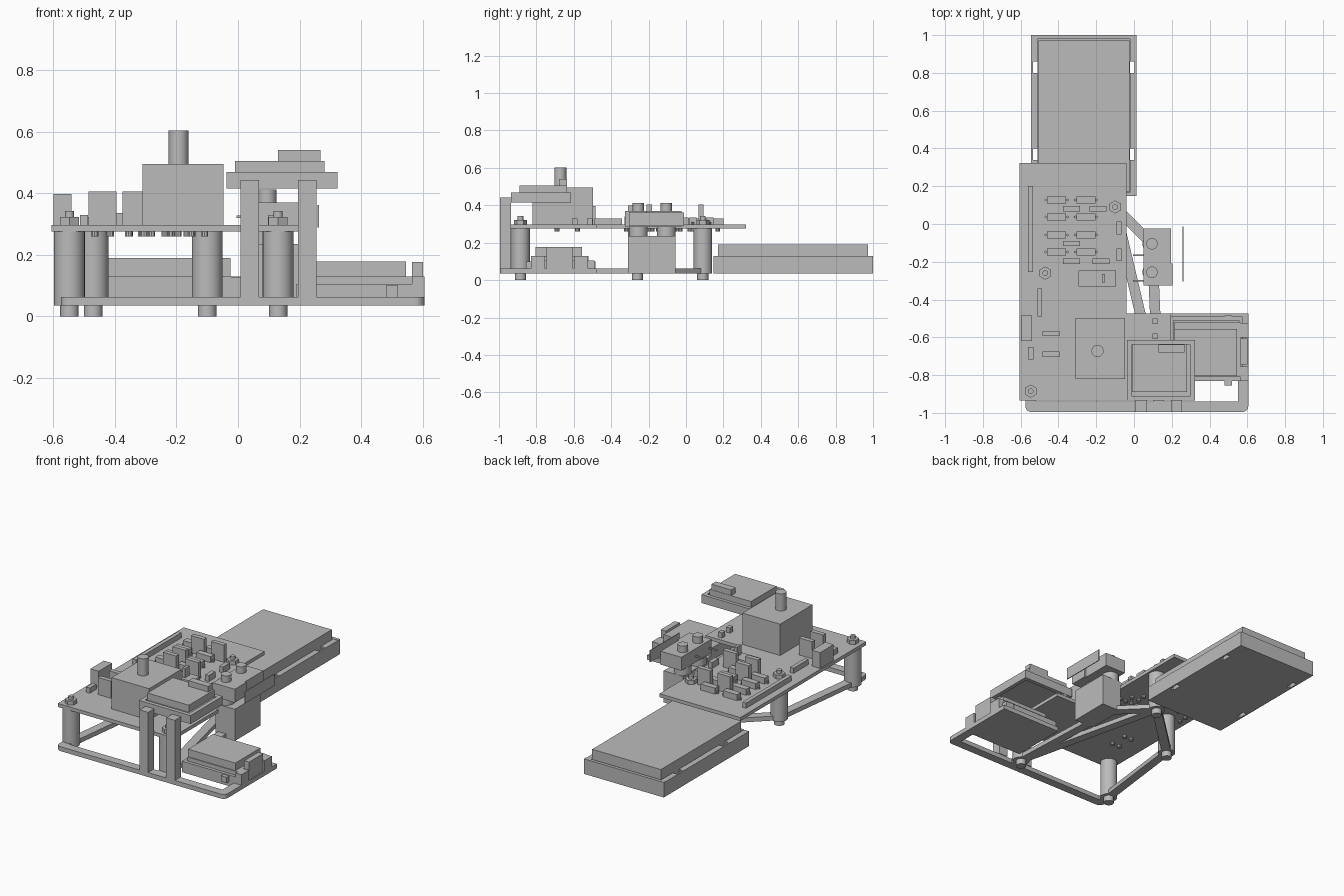
import bpy, bmesh, math
from mathutils import Vector

old = bpy.data.objects.get("Cube")
if old:
    bpy.data.objects.remove(old, do_unlink=True)

grey = bpy.data.materials.new("plain grey")
grey.use_nodes = True
grey.diffuse_color = (0.5, 0.5, 0.5, 1)
grey.node_tree.nodes["Principled BSDF"].inputs["Base Color"].default_value = (0.5, 0.5, 0.5, 1)


def finish(name, bm, smooth=False):
    mesh = bpy.data.meshes.new(name)
    bmesh.ops.recalc_face_normals(bm, faces=bm.faces)
    bm.to_mesh(mesh)
    bm.free()
    mesh.materials.append(grey)
    ob = bpy.data.objects.new(name, mesh)
    bpy.context.collection.objects.link(ob)
    if smooth:
        bpy.ops.object.select_all(action='DESELECT')
        ob.select_set(True)
        bpy.context.view_layer.objects.active = ob
        bpy.ops.object.shade_smooth_by_angle()
    return ob


def prism(name, outline, z0, z1):
    bm = bmesh.new()
    face = bm.faces.new([bm.verts.new((x, y, z0)) for x, y in outline])
    new = bmesh.ops.extrude_face_region(bm, geom=[face])["geom"]
    bmesh.ops.translate(bm, verts=[v for v in new if isinstance(v, bmesh.types.BMVert)],
                        vec=(0, 0, z1 - z0))
    return finish(name, bm)


def box(name, x0, x1, y0, y1, z0, z1):
    return prism(name, [(x0, y0), (x1, y0), (x1, y1), (x0, y1)], z0, z1)


def cyl(name, x, y, r, z0, z1, sides=28):
    bm = bmesh.new()
    bmesh.ops.create_cone(bm, cap_ends=True, segments=sides, radius1=r, radius2=r, depth=z1 - z0)
    bmesh.ops.translate(bm, verts=bm.verts, vec=(x, y, (z0 + z1) / 2))
    return finish(name, bm, sides > 8)


def bar(name, a, b, width):
    a, b = Vector(a), Vector(b)
    d = (b - a).normalized() * width / 2
    n = Vector((-d.y, d.x))
    return prism(name, [a - n - d, b - n + d, b + n + d, a + n - d], BASE, DECK)


def rim(name, x0, x1, y0, y1, t, z0, z1):
    box(name + "_front", x0, x1, y0, y0 + t, z0, z1)
    box(name + "_back", x0, x1, y1 - t, y1, z0, z1)
    box(name + "_right", x0, x0 + t, y0 + t, y1 - t, z0, z1)
    box(name + "_left", x1 - t, x1, y0 + t, y1 - t, z0, z1)


BASE, DECK = 0.035, 0.063      # base frame
LOW, TOP = 0.275, 0.297        # circuit board

# Circuit board
prism("circuit_board", [(-0.605, -0.935), (0.195, -0.935), (0.195, -0.475),
                        (-0.04, -0.475), (-0.04, 0.322), (-0.605, 0.322)], LOW, TOP)

# Standoffs with feet, nuts and bolts
posts = [(-0.547, -0.885), (-0.47, -0.26), (-0.10, 0.09), (0.13, -0.885)]
for x, y in posts:
    cyl("standoff", x, y, 0.05, DECK, LOW)
    cyl("foot", x, y, 0.03, 0, BASE)
    cyl("nut", x, y, 0.035, TOP, 0.322, 6)
    cyl("bolt", x, y, 0.015, 0.322, 0.342, 16)

# Base frame
front = box("front_bar", -0.575, 0.605, -0.995, -0.94, BASE, DECK)
side = box("side_bar", 0.55, 0.605, -0.94, -0.83, BASE, DECK)
for a, b in [(posts[0], posts[1]), (posts[1], posts[2]), (posts[2], posts[3]),
             (posts[2], (0.09, -0.10)), ((0.10, -0.20), posts[3])]:
    bar("strut", a, b, 0.055)
for x, y in posts:
    cyl("frame_pad", x, y, 0.05, BASE, DECK)
box("corner_pad", -0.575, -0.52, -0.94, -0.885, BASE, DECK)
box("front_pad", 0.10, 0.16, -0.94, -0.885, BASE, DECK)

# Battery tray and battery
x0, x1, y0, y1 = -0.545, 0.013, 0.148, 1.0
box("battery_floor", x0 + 0.035, x1 - 0.035, y0, y1, BASE, DECK)
box("battery_tray_back", x0, x1, y1 - 0.02, y1, DECK, 0.13)
box("battery_tray_front", x0 + 0.035, x1 - 0.035, y0, y0 + 0.02, DECK, 0.13)
for inner, edge in [(x0 + 0.035, x0), (x1 - 0.035, x1)]:
    for a, b in [(y0, 0.34), (0.40, 0.80), (0.86, y1)]:
        box("battery_tray_wall", min(inner, edge), max(inner, edge), a, b, BASE, 0.128)
    clip = edge + (0.01 if edge < inner else -0.01)
    for a in (0.34, 0.80):
        box("battery_clip", min(clip, edge), max(clip, edge), a, a + 0.06, BASE, 0.13)
box("battery", -0.505, -0.025, 0.17, 0.972, DECK, 0.19)

# Low module tray on the left
box("module_floor", 0.19, 0.605, -0.83, -0.475, BASE, DECK)
rim("module_rim", 0.19, 0.575, -0.83, -0.49, 0.02, DECK, 0.105)
box("module_body", 0.215, 0.565, -0.81, -0.52, DECK, 0.13)
box("module_cover", 0.215, 0.545, -0.805, -0.555, 0.13, 0.178)
for y in (-0.83, -0.60):
    box("module_catch", 0.565, 0.605, y, y + 0.075, DECK, 0.13)
box("module_catch_top", 0.565, 0.60, -0.745, -0.605, DECK, 0.176)
for y in (-0.855, -0.51):
    box("module_tab", 0.48, 0.52, y, y + 0.025, DECK, 0.10)

# Raised module on two uprights
for x in (0.008, 0.195):
    box("upright", x, x + 0.06, -0.995, -0.935, DECK, 0.443)
    box("upright_arm", x, x + 0.06, -0.94, -0.90, 0.415, 0.443)
rim("raised_rim", -0.037, 0.323, -0.935, -0.615, 0.025, 0.415, 0.468)
box("raised_body", -0.012, 0.298, -0.91, -0.64, 0.435, 0.46)
box("raised_cover", -0.01, 0.28, -0.89, -0.635, 0.46, 0.505)
box("raised_socket", 0.13, 0.268, -0.68, -0.637, 0.505, 0.54)

# Pivot block with knobs and end plate
box("pivot_base", 0.06, 0.195, -0.31, -0.055, BASE, 0.235)
box("pivot_block", 0.05, 0.195, -0.21, -0.025, 0.285, 0.37)
box("pivot_block_front", 0.05, 0.205, -0.325, -0.21, 0.285, 0.37)
for y in (-0.105, -0.255):
    cyl("pivot_collar", 0.095, y, 0.05, 0.235, 0.285)
    cyl("pivot_knob", 0.095, y, 0.03, 0.37, 0.412)
for y in (-0.305, -0.17):
    box("pivot_link", -0.005, 0.05, y, y + 0.008, 0.32, 0.328)
box("end_plate", 0.258, 0.263, -0.305, -0.012, 0.288, 0.362)

# Large box with a shaft
box("drive_box", -0.31, -0.047, -0.82, -0.497, TOP, 0.495)
cyl("drive_shaft", -0.193, -0.672, 0.032, 0.495, 0.603)

# Rows of small parts with leads through the board
for x in (-0.41, -0.255):
    for y in (0.127, 0.037, -0.058, -0.148):
        box("resistor", x - 0.05, x + 0.05, y - 0.019, y + 0.019, TOP, 0.335)
        for s in (-0.057, 0.057):
            cyl("lead", x + s, y, 0.007, 0.262, 0.31, 10)
            cyl("solder", x + s, y, 0.013, 0.26, LOW, 10)
for x, y in [(-0.33, 0.08), (-0.19, 0.08), (-0.33, -0.103), (-0.33, -0.197), (-0.175, -0.197)]:
    box("capacitor", x - 0.045, x + 0.045, y - 0.014, y + 0.014, TOP, 0.405)
    for s in (-0.025, 0.025):
        cyl("solder", x + s, y, 0.013, 0.26, LOW, 10)
for y in (-0.58, -0.69):
    box("tall_capacitor", -0.485, -0.395, y - 0.014, y + 0.014, TOP, 0.405)
    for x in (-0.465, -0.415):
        cyl("solder", x, y, 0.013, 0.26, LOW, 10)

# Headers and chips
box("side_connector", -0.598, -0.54, -0.62, -0.485, TOP, 0.397)
box("side_switch", -0.56, -0.533, -0.717, -0.652, TOP, 0.33)
box("short_header", -0.512, -0.487, -0.49, -0.342, TOP, 0.33)
box("long_header", -0.56, -0.535, -0.255, 0.2, TOP, 0.33)
for y in (-0.055, -0.197):
    box("edge_header", -0.092, -0.066, y, y + 0.068, TOP, 0.335)
for y in (-0.61, -0.53):
    box("corner_header", 0.098, 0.125, y, y + 0.03, TOP, 0.33)
box("chip", -0.293, -0.095, -0.33, -0.245, TOP, 0.34)
box("chip_jumper", -0.17, -0.153, -0.31, -0.265, 0.34, 0.40)
for i in range(9):
    cyl("header_solder", -0.548, -0.23 + i * 0.05, 0.012, 0.26, LOW, 10)
for i in range(5):
    for y in (-0.32, -0.255):
        cyl("chip_solder", -0.28 + i * 0.043, y, 0.012, 0.26, LOW, 10)

# Rounded outer corners on the base frame
for ob, corners in ((front, [(-0.575, -0.995), (0.605, -0.995)]),):
    bm = bmesh.new()
    bm.from_mesh(ob.data)
    edges = [e for e in bm.edges if abs(e.verts[0].co.z - e.verts[1].co.z) > 0.01
             and e.verts[0].co.y < -0.98]
    bmesh.ops.bevel(bm, geom=edges, offset=0.03, segments=5, profile=0.5, affect='EDGES')
    bm.to_mesh(ob.data)
    bm.free()
